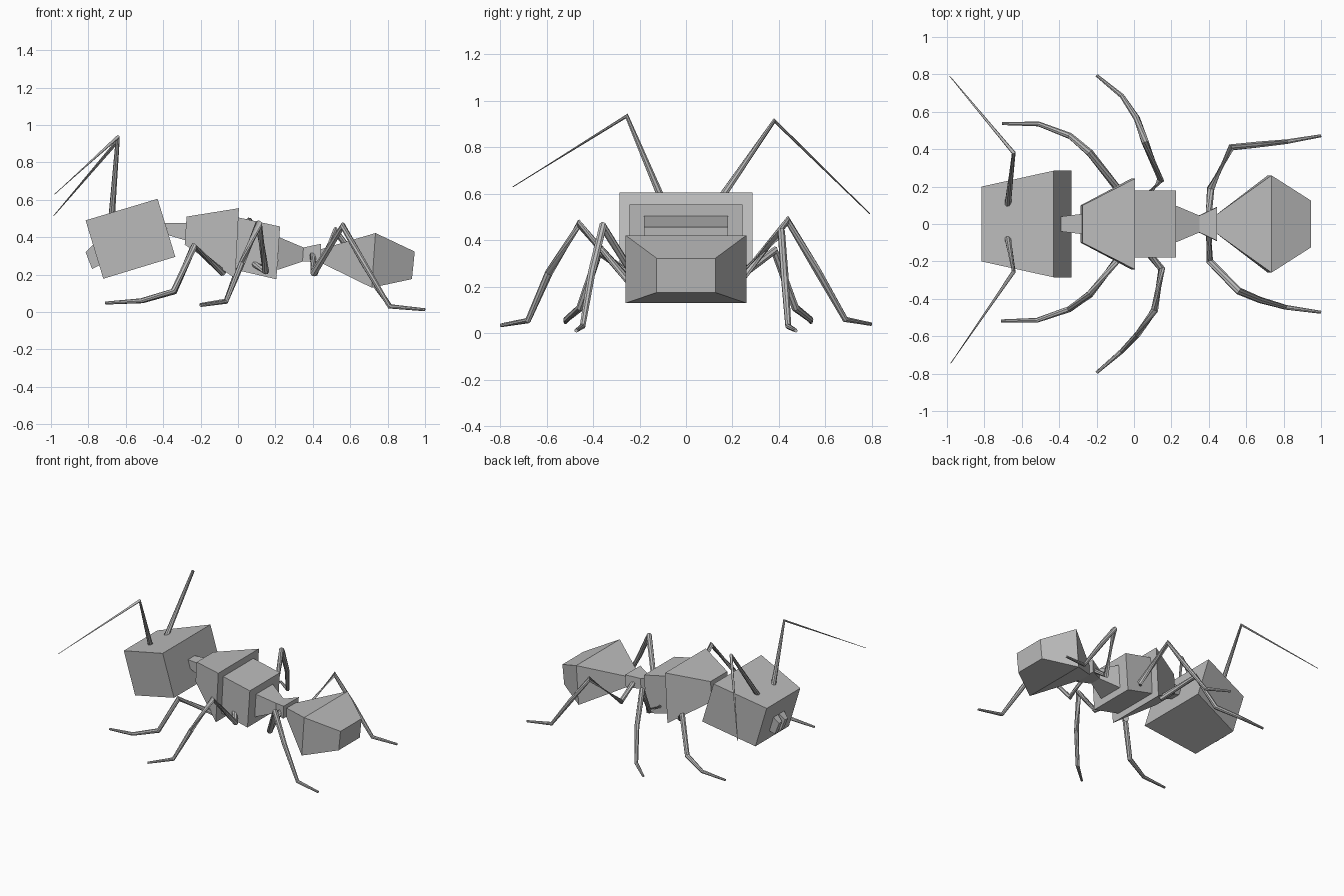
import bpy, bmesh, math
from mathutils import Vector

grey = bpy.data.materials.new("body_grey")
grey.diffuse_color = (0.5, 0.5, 0.5, 1)


def skin(name, rings):
    """Join rings of points into one closed, capped surface."""
    bm = bmesh.new()
    loops = [[bm.verts.new(p) for p in ring] for ring in rings]
    n = len(loops[0])
    for a, b in zip(loops, loops[1:]):
        for i in range(n):
            j = (i + 1) % n
            bm.faces.new((a[i], a[j], b[j], b[i]))
    bm.faces.new(loops[0])
    bm.faces.new(loops[-1])
    bmesh.ops.recalc_face_normals(bm, faces=bm.faces)
    mesh = bpy.data.meshes.new(name)
    bm.to_mesh(mesh)
    bm.free()
    mesh.materials.append(grey)
    obj = bpy.data.objects.new(name, mesh)
    bpy.context.collection.objects.link(obj)
    return obj


def block(name, *sections, y=0):
    """Loft slanted rectangles: (top x, top z, bottom x, bottom z, half width)."""
    return skin(name, [[(tx, y - w, tz), (tx, y + w, tz), (bx, y + w, bz), (bx, y - w, bz)]
                       for tx, tz, bx, bz, w in sections])


def tube(name, points, radii, sides=8):
    """Sweep a tapering round section along a bent path."""
    pts = [Vector(p) for p in points]
    rings = []
    for i, (p, r) in enumerate(zip(pts, radii)):
        before = (p - pts[i - 1]).normalized() if i else Vector()
        after = (pts[i + 1] - p).normalized() if i < len(pts) - 1 else Vector()
        d = (before + after).normalized()
        u = d.cross(Vector((0.3, 1, 0.1))).normalized()
        v = d.cross(u)
        rings.append([p + r * (math.cos(a) * u + math.sin(a) * v)
                      for a in (2 * math.pi * k / sides for k in range(sides))])
    return skin(name, rings)


# Head, neck and the two body blocks
block("head", (-0.815, 0.49, -0.72, 0.178, 0.20), (-0.43, 0.605, -0.335, 0.295, 0.285))
block("neck", (-0.39, 0.475, -0.37, 0.41, 0.04), (-0.27, 0.475, -0.27, 0.38, 0.055))
block("front_thorax", (-0.275, 0.51, -0.285, 0.36, 0.10), (0.005, 0.555, -0.015, 0.18, 0.243))
block("rear_thorax", (-0.005, 0.507, -0.01, 0.225, 0.18), (0.225, 0.457, 0.205, 0.175, 0.18))

# Narrow waist and abdomen
block("waist", (0.22, 0.40, 0.21, 0.225, 0.10), (0.35, 0.345, 0.345, 0.27, 0.045),
      (0.445, 0.365, 0.44, 0.27, 0.09))
block("abdomen", (0.44, 0.335, 0.44, 0.265, 0.05), (0.735, 0.422, 0.715, 0.13, 0.26),
      (0.945, 0.323, 0.93, 0.176, 0.126))

# Pair of short jaws on the face
for side, s in (("left", -1), ("right", 1)):
    block(side + "_jaw", (-0.77, 0.365, -0.74, 0.25, 0.03),
          (-0.815, 0.32, -0.78, 0.23, 0.018), y=s * 0.035)

# Antennae, thinning to a point
ANTENNAE = {
    "left_antenna": [(-0.675, -0.075, 0.51), (-0.643, -0.255, 0.935), (-0.98, -0.745, 0.63)],
    "right_antenna": [(-0.675, 0.10, 0.51), (-0.643, 0.38, 0.915), (-0.985, 0.79, 0.515)],
}
for name, path in ANTENNAE.items():
    tube(name, path, (0.018, 0.011, 0.002))

# Legs: hip, thigh, knee, shin, ankle, toe
LEGS = {
    "left_front_leg": [(-0.08, -0.18, 0.21), (-0.235, -0.375, 0.35), (-0.345, -0.455, 0.11),
                       (-0.52, -0.515, 0.06), (-0.71, -0.518, 0.048)],
    "right_front_leg": [(-0.08, 0.18, 0.21), (-0.235, 0.38, 0.355), (-0.34, 0.47, 0.11),
                        (-0.51, 0.535, 0.06), (-0.705, 0.537, 0.048)],
    "left_middle_leg": [(0.08, -0.16, 0.26), (0.148, -0.24, 0.22), (0.11, -0.46, 0.47),
                        (0.02, -0.59, 0.26), (-0.065, -0.68, 0.055), (-0.20, -0.795, 0.035)],
    "right_middle_leg": [(0.08, 0.16, 0.26), (0.143, 0.235, 0.23), (0.06, 0.437, 0.485),
                         (0.015, 0.565, 0.27), (-0.065, 0.685, 0.06), (-0.20, 0.795, 0.04)],
    "left_back_leg": [(0.40, -0.05, 0.31), (0.405, -0.20, 0.21), (0.56, -0.358, 0.46),
                      (0.67, -0.405, 0.265), (0.81, -0.445, 0.03), (1.0, -0.472, 0.012)],
    "right_back_leg": [(0.40, 0.05, 0.31), (0.41, 0.19, 0.21), (0.52, 0.41, 0.435),
                       (0.665, 0.425, 0.24), (0.815, 0.44, 0.03), (1.0, 0.472, 0.012)],
}
for name, path in LEGS.items():
    radii = (0.018, 0.02, 0.02, 0.017, 0.013, 0.008)
    tube(name, path, radii if len(path) == 6 else radii[1:])
